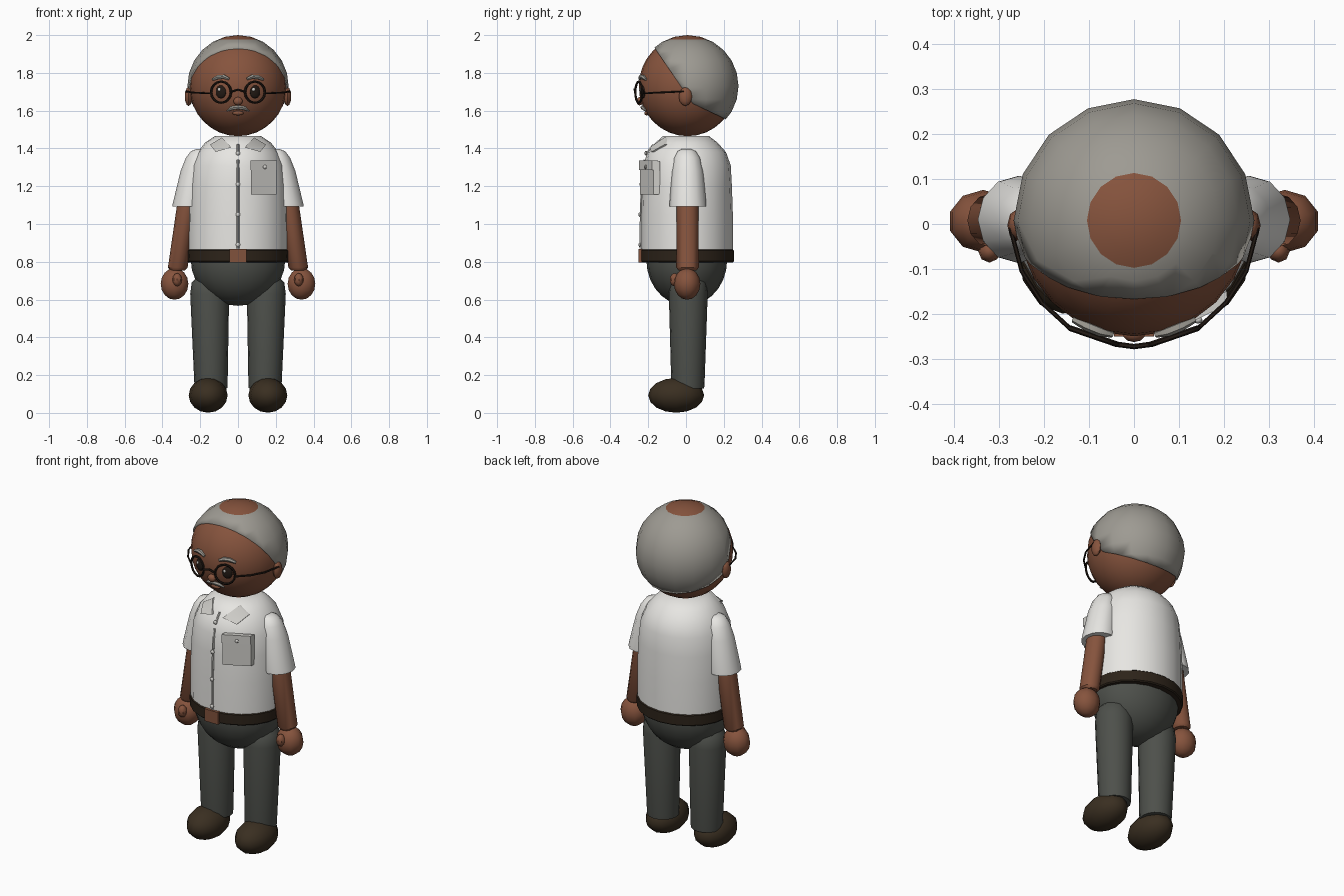
import bpy, bmesh, math
from mathutils import Vector, Matrix
from mathutils.bvhtree import BVHTree

if "Cube" in bpy.data.objects:
    bpy.data.objects.remove(bpy.data.objects["Cube"])


def colour(name, r, g, b):
    m = bpy.data.materials.new(name)
    m.diffuse_color = (r, g, b, 1)
    m.use_nodes = True
    m.node_tree.nodes["Principled BSDF"].inputs["Base Color"].default_value = m.diffuse_color
    return m


SKIN = colour("brown skin", 0.24, 0.088, 0.047)
HAIR = colour("grey hair", 0.34, 0.325, 0.29)
SHIRT = colour("white cloth", 0.86, 0.85, 0.82)
TRIM = colour("pale grey trim", 0.62, 0.61, 0.58)
TROUSERS = colour("dark grey cloth", 0.075, 0.08, 0.07)
SHOE = colour("dark brown leather", 0.042, 0.028, 0.015)
BELT = colour("belt leather", 0.026, 0.017, 0.01)
BUCKLE = colour("brown buckle", 0.22, 0.085, 0.045)
FRAME = colour("black brown", 0.016, 0.01, 0.007)


def finish(name, bm, *mats):
    bmesh.ops.recalc_face_normals(bm, faces=bm.faces)
    me = bpy.data.meshes.new(name)
    bm.to_mesh(me)
    bm.free()
    for m in mats:
        me.materials.append(m)
    ob = bpy.data.objects.new(name, me)
    bpy.context.collection.objects.link(ob)
    return ob


def ball_mesh(c, r, seg=16, rings=12, rot=0.0):
    bm = bmesh.new()
    mat = Matrix.Translation(c) @ Matrix.Rotation(rot, 4, 'Z') @ Matrix.Diagonal((*r, 1))
    bmesh.ops.create_uvsphere(bm, u_segments=seg, v_segments=rings, radius=1, matrix=mat)
    return bm


def ball(name, c, r, mat, seg=16, rings=12, rot=0.0):
    return finish(name, ball_mesh(c, r, seg, rings, rot), mat)


def loft(name, sections, mat, seg=16):
    """Stack of ellipses: (centre x, centre y, z, radius x, radius y)."""
    bm = bmesh.new()
    loops = []
    for cx, cy, z, rx, ry in sections:
        loops.append([bm.verts.new((cx + rx * math.sin(2 * math.pi * i / seg),
                                    cy - ry * math.cos(2 * math.pi * i / seg), z))
                      for i in range(seg)])
    for a, b in zip(loops, loops[1:]):
        for i in range(seg):
            j = (i + 1) % seg
            bm.faces.new((a[i], a[j], b[j], b[i]))
    bm.faces.new(loops[0])
    bm.faces.new(loops[-1])
    return finish(name, bm, mat)


def tube(name, pts, radius, mat, taper=1.0):
    cu = bpy.data.curves.new(name, 'CURVE')
    cu.dimensions = '3D'
    cu.bevel_depth = radius
    cu.bevel_resolution = 1
    cu.use_fill_caps = True
    sp = cu.splines.new('POLY')
    sp.points.add(len(pts) - 1)
    for i, p in enumerate(pts):
        sp.points[i].co = (*p, 1)
        sp.points[i].radius = taper if i in (0, len(pts) - 1) else 1
    cu.materials.append(mat)
    ob = bpy.data.objects.new(name, cu)
    bpy.context.collection.objects.link(ob)
    bpy.ops.object.select_all(action='DESELECT')
    ob.select_set(True)
    bpy.context.view_layer.objects.active = ob
    bpy.ops.object.convert(target='MESH')


def surface(ob):
    """Returns a function that finds the front surface of ob at (x, z)."""
    bm = bmesh.new()
    bm.from_mesh(ob.data)
    tree = BVHTree.FromBMesh(bm)
    bm.free()

    def at(x, z, out=0.0):
        hit = tree.ray_cast(Vector((x, -2, z)), Vector((0, 1, 0)))[0]
        return Vector((x, (hit.y if hit else -0.12) - out, z))
    return at


def plate(name, front, depth, mat):
    """Thin slab from a front outline, extended back along y."""
    bm = bmesh.new()
    f = bm.faces.new([bm.verts.new(p) for p in front])
    new = bmesh.ops.extrude_face_region(bm, geom=[f])['geom']
    bmesh.ops.translate(bm, vec=(0, depth, 0),
                        verts=[v for v in new if isinstance(v, bmesh.types.BMVert)])
    return finish(name, bm, mat)


# Head
HC = Vector((0, 0.008, 1.73))
head = ball("head", HC, (0.258, 0.258, 0.265), SKIN, 24, 16)
face = surface(head)

# Hair cap trimmed by a hairline plane and a nape plane, with a bald crown
bm = ball_mesh(HC, (0.268, 0.27, 0.27))
for co, no in (((0, -0.165, 1.93), (0, -0.24, -0.165)), ((0, 0.02, 1.645), (0, -0.095, -0.2))):
    bmesh.ops.bisect_plane(bm, geom=bm.verts[:] + bm.edges[:] + bm.faces[:],
                           plane_co=co, plane_no=no, clear_outer=True)
bmesh.ops.bisect_plane(bm, geom=bm.verts[:] + bm.edges[:] + bm.faces[:],
                       plane_co=(0, 0, 1.976), plane_no=(0, 0, 1))
for f in bm.faces:
    f.material_index = int(f.calc_center_median().z > 1.976)
hair = finish("hair", bm, HAIR, SKIN)
sol = hair.modifiers.new("thickness", 'SOLIDIFY')
sol.thickness = 0.02
sol.offset = -1

# Face details
ball("nose", (0, -0.245, 1.65), (0.025, 0.018, 0.022), SKIN, 10, 8)
ball("lips", face(0, 1.587), (0.03, 0.012, 0.012), BUCKLE, 12, 8)
tube("moustache", [face(x, z, 0.006) for x, z in
     ((-0.058, 1.598), (-0.035, 1.613), (0, 1.618), (0.035, 1.613), (0.058, 1.598))],
     0.011, HAIR, 0.3)
for s in (-1, 1):
    ball("eye", face(s * 0.09, 1.7), (0.029, 0.012, 0.035), FRAME, 14, 10, s * 0.35)
    ball("eye_glint", face(s * 0.09 - 0.008, 1.712, 0.011), (0.008, 0.004, 0.009), TRIM, 8, 6)
    tube("eyebrow", [face(s * x, z, 0.006) for x, z in
         ((0.048, 1.768), (0.075, 1.78), (0.105, 1.778), (0.135, 1.765))], 0.012, HAIR, 0.6)
    ball("ear", (s * 0.262, -0.003, 1.675), (0.02, 0.035, 0.05), SKIN, 8, 6)
    # Spectacles
    a = math.radians(19) * s
    ring = [Vector((s * 0.09 + 0.056 * math.cos(t) * math.cos(a),
                    -0.25 + 0.056 * math.cos(t) * math.sin(a),
                    1.698 + 0.056 * math.sin(t)))
            for t in [i * math.pi / 8 for i in range(17)]]
    tube("spectacle_rim", ring, 0.0065, FRAME)
    tube("spectacle_arm", [(s * 0.143, -0.232, 1.692), (s * 0.205, -0.175, 1.694),
                           (s * 0.25, -0.105, 1.697), (s * 0.275, -0.01, 1.702)], 0.005, FRAME)
tube("spectacle_bridge", [(-0.037, -0.268, 1.7), (0, -0.273, 1.712), (0.037, -0.268, 1.7)],
     0.006, FRAME)

# Shirt body
shirt = loft("shirt", [(0, 0.005, 0.855, 0.265, 0.243), (0, 0.005, 1.05, 0.266, 0.243),
                       (0, 0.005, 1.2, 0.26, 0.238), (0, 0.005, 1.31, 0.245, 0.232),
                       (0, 0.004, 1.38, 0.215, 0.208), (0, 0.003, 1.43, 0.175, 0.165),
                       (0, 0, 1.467, 0.12, 0.12)], SHIRT, 20)
chest = surface(shirt)

# Collar, placket, buttons and pocket
for s in (-1, 1):
    plate("collar_flap", [chest(s * x, z, 0.016) for x, z in
          ((0.035, 1.405), (0.085, 1.458), (0.148, 1.42), (0.118, 1.382))], 0.02, TRIM)
tube("placket", [chest(0, z, 0.001) for z in (0.87, 1.0, 1.1, 1.2, 1.28, 1.34)], 0.007, TRIM)
tube("collar_placket", [chest(0, z, 0.001) for z in (1.37, 1.395, 1.42)], 0.007, TRIM)
for z in (0.89, 1.05, 1.21, 1.375):
    ball("shirt_button", chest(0, z, 0.006), (0.012, 0.008, 0.012), TRIM, 8, 6)


def panel(x0, x1, z0, z1, out):
    return [Vector((x, y - out, z)) for x, y, z in
            ((x0, -0.234, z0), (x1, -0.163, z0), (x1, -0.163, z1), (x0, -0.234, z1))]


plate("pocket", panel(0.068, 0.205, 1.155, 1.33, 0.01), 0.035, TRIM)
plate("pocket_flap", panel(0.066, 0.207, 1.285, 1.335, 0.016), 0.03, TRIM)
ball("pocket_button", (0.142, -0.214, 1.302), (0.011, 0.008, 0.011), TRIM, 8, 6)

# Belt and buckle
loft("belt", [(0, 0.005, 0.797, 0.262, 0.242), (0, 0.005, 0.803, 0.268, 0.248),
              (0, 0.005, 0.86, 0.27, 0.248), (0, 0.005, 0.866, 0.262, 0.242)], BELT, 20)
plate("buckle", [(-0.045, -0.251, 0.795), (0.045, -0.251, 0.795),
                 (0.045, -0.251, 0.867), (-0.045, -0.251, 0.867)], 0.02, BUCKLE)

# Trousers
ball("trouser_seat", (0, 0.004, 0.81), (0.25, 0.214, 0.243), TROUSERS, 20, 14)
for s in (-1, 1):
    loft("trouser_leg", [(s * 0.143, 0.01, 0.13, 0.086, 0.086), (s * 0.143, 0.01, 0.15, 0.088, 0.088),
                         (s * 0.15, 0.012, 0.63, 0.103, 0.103), (s * 0.15, 0.012, 0.69, 0.095, 0.095),
                         (s * 0.147, 0.012, 0.725, 0.065, 0.065)], TROUSERS, 16)
    ball("shoe", (s * 0.158, -0.052, 0.093), (0.103, 0.148, 0.092), SHOE, 12, 8)
    # Arms
    loft("sleeve", [(s * 0.258, 0.01, 1.092, 0.09, 0.097), (s * 0.254, 0.01, 1.11, 0.091, 0.097),
                    (s * 0.226, 0.008, 1.28, 0.078, 0.083), (s * 0.21, 0.006, 1.35, 0.066, 0.07),
                    (s * 0.205, 0.004, 1.385, 0.045, 0.048), (s * 0.2, 0.002, 1.397, 0.02, 0.025)],
         SHIRT, 12)
    loft("forearm", [(s * 0.32, 0.008, 0.755, 0.04, 0.048), (s * 0.319, 0.008, 0.77, 0.052, 0.06),
                     (s * 0.265, 0.008, 1.12, 0.055, 0.058)], SKIN, 12)
    ball("hand", (s * 0.336, 0.006, 0.683), (0.077, 0.07, 0.084), SKIN, 10, 8)
    ball("thumb", (s * 0.322, -0.06, 0.705), (0.025, 0.026, 0.035), SKIN, 8, 6)

# Smooth shading with crisp edges
bpy.ops.object.select_all(action='SELECT')
bpy.context.view_layer.objects.active = head
bpy.ops.object.shade_smooth_by_angle(angle=math.radians(42))
